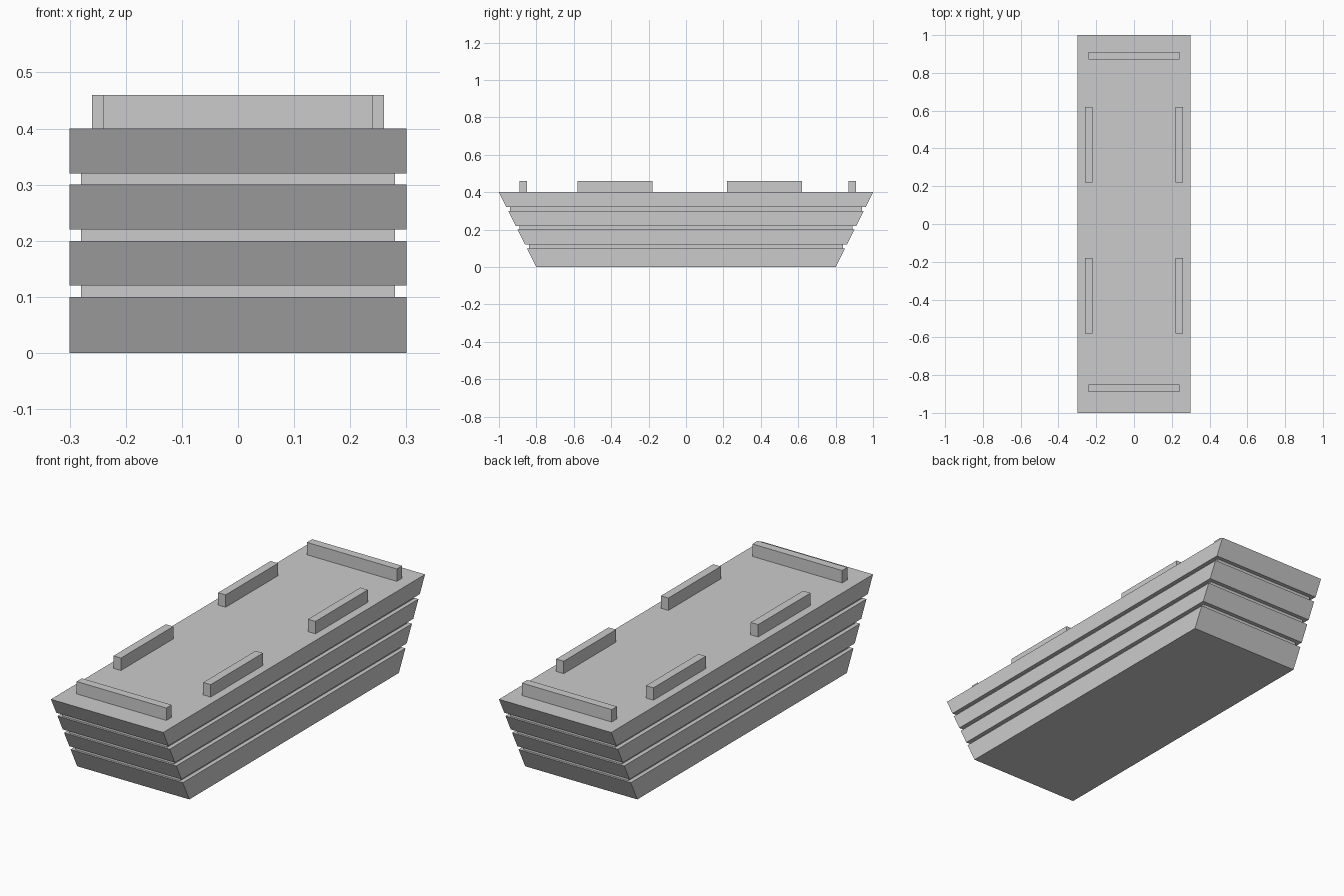
import bpy

if "Cube" in bpy.data.objects:
    bpy.data.objects.remove(bpy.data.objects["Cube"])


def half_length(z):
    # Hull ends flare outward with height
    return 0.8 + 0.5 * z


def mesh_object(name, verts, faces):
    mesh = bpy.data.meshes.new(name)
    mesh.from_pydata(verts, [], faces)
    obj = bpy.data.objects.new(name, mesh)
    bpy.context.collection.objects.link(obj)
    return obj


def slab(name, half_x, y0, y1, z0, z1):
    # Block with half length y0 at the bottom and y1 at the top
    verts = [(sx * half_x, sy * y, z) for z, y in ((z0, y0), (z1, y1))
             for sx, sy in ((-1, -1), (1, -1), (1, 1), (-1, 1))]
    faces = [(3, 2, 1, 0), (4, 5, 6, 7)]
    faces += [(i, (i + 1) % 4, (i + 1) % 4 + 4, i + 4) for i in range(4)]
    return mesh_object(name, verts, faces)


def rail(name, x, y, width, length):
    obj = slab(name, width / 2, length / 2, length / 2, 0.40, 0.46)
    obj.location = (x, y, 0)


# Flared hull planks
for i, (z0, z1) in enumerate(((0, 0.1), (0.12, 0.2), (0.22, 0.3), (0.32, 0.4))):
    slab(f"hull_plank_{i + 1}", 0.3, half_length(z0), half_length(z1), z0, z1)

# Recessed seams between the planks
for i, z in enumerate((0.1, 0.2, 0.3)):
    y = half_length(z) - 0.01
    slab(f"recessed_seam_{i + 1}", 0.28, y, y, z, z + 0.02)

# Deck rails along the sides
for y, end in ((-0.38, "front"), (0.42, "back")):
    for x, side in ((-0.24, "left"), (0.24, "right")):
        rail(f"{end}_{side}_rail", x, y, 0.04, 0.4)

# Deck rails across the ends
rail("front_cross_rail", 0, -0.87, 0.48, 0.04)
rail("back_cross_rail", 0, 0.89, 0.48, 0.04)
